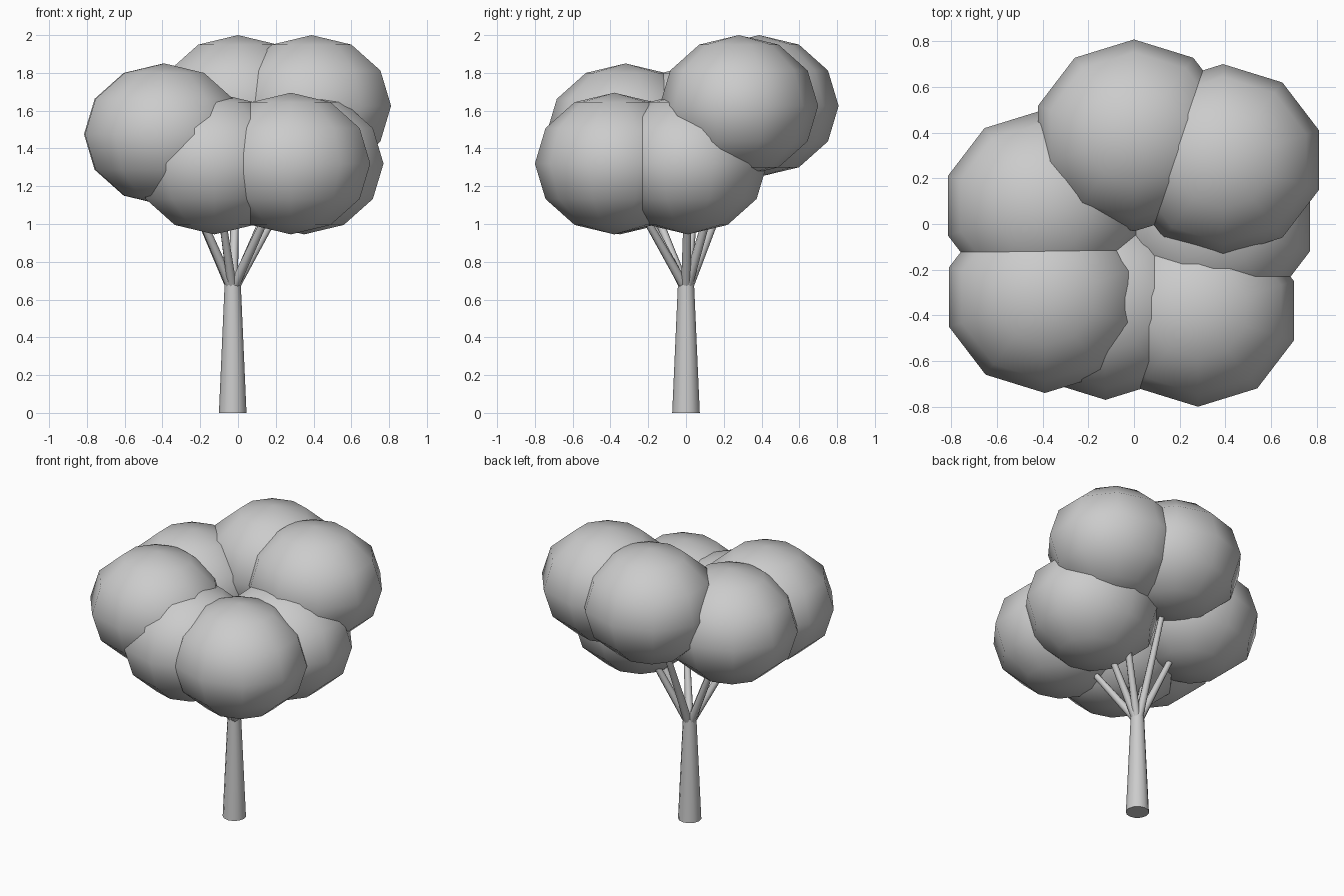
import bpy
import math
from mathutils import Vector

cube = bpy.data.objects.get("Cube")
if cube:
    bpy.data.objects.remove(cube, do_unlink=True)

# One plain grey for the whole tree
grey = bpy.data.materials.new("plain grey")
grey.use_nodes = True
colour = (0.6, 0.6, 0.6, 1.0)
grey.diffuse_color = colour
grey.node_tree.nodes["Principled BSDF"].inputs["Base Color"].default_value = colour


def finish(name, angle):
    obj = bpy.context.object
    obj.name = name
    obj.data.materials.append(grey)
    bpy.ops.object.shade_smooth_by_angle(angle=math.radians(angle))
    return obj


def tapered_rod(name, start, end, r_start, r_end, sides):
    axis = end - start
    bpy.ops.mesh.primitive_cone_add(
        vertices=sides, radius1=r_start, radius2=r_end, depth=axis.length,
        location=(start + end) / 2,
        rotation=axis.to_track_quat("Z", "Y").to_euler())
    return finish(name, 65)


def foliage_ball(name, centre):
    bpy.ops.mesh.primitive_uv_sphere_add(
        segments=10, ring_count=6, radius=1, location=centre)
    ball = finish(name, 80)
    ball.scale = (0.442, 0.42, 0.375)
    return ball


# Trunk
fork = Vector((-0.028, 0.0, 0.7))
tapered_rod("trunk", Vector((fork.x, 0, 0)), fork, 0.073, 0.042, 12)

# Foliage clumps, each carried by a branch from the fork
clumps = {
    "back": (0.0, 0.388, 1.625),
    "back_left": (0.39, 0.28, 1.625),
    "left": (0.35, 0.01, 1.32),
    "front_left": (0.28, -0.38, 1.32),
    "front": (-0.125, -0.35, 1.32),
    "front_right": (-0.39, -0.32, 1.475),
    "back_right": (-0.395, 0.08, 1.475),
}
for place, centre in clumps.items():
    centre = Vector(centre)
    outward = Vector((centre.x - fork.x, centre.y, 0)).normalized()
    root = fork + outward * 0.018 - Vector((0, 0, 0.02))
    foliage_ball(place + "_foliage", centre)
    tapered_rod(place + "_branch", root, centre, 0.026, 0.014, 8)
